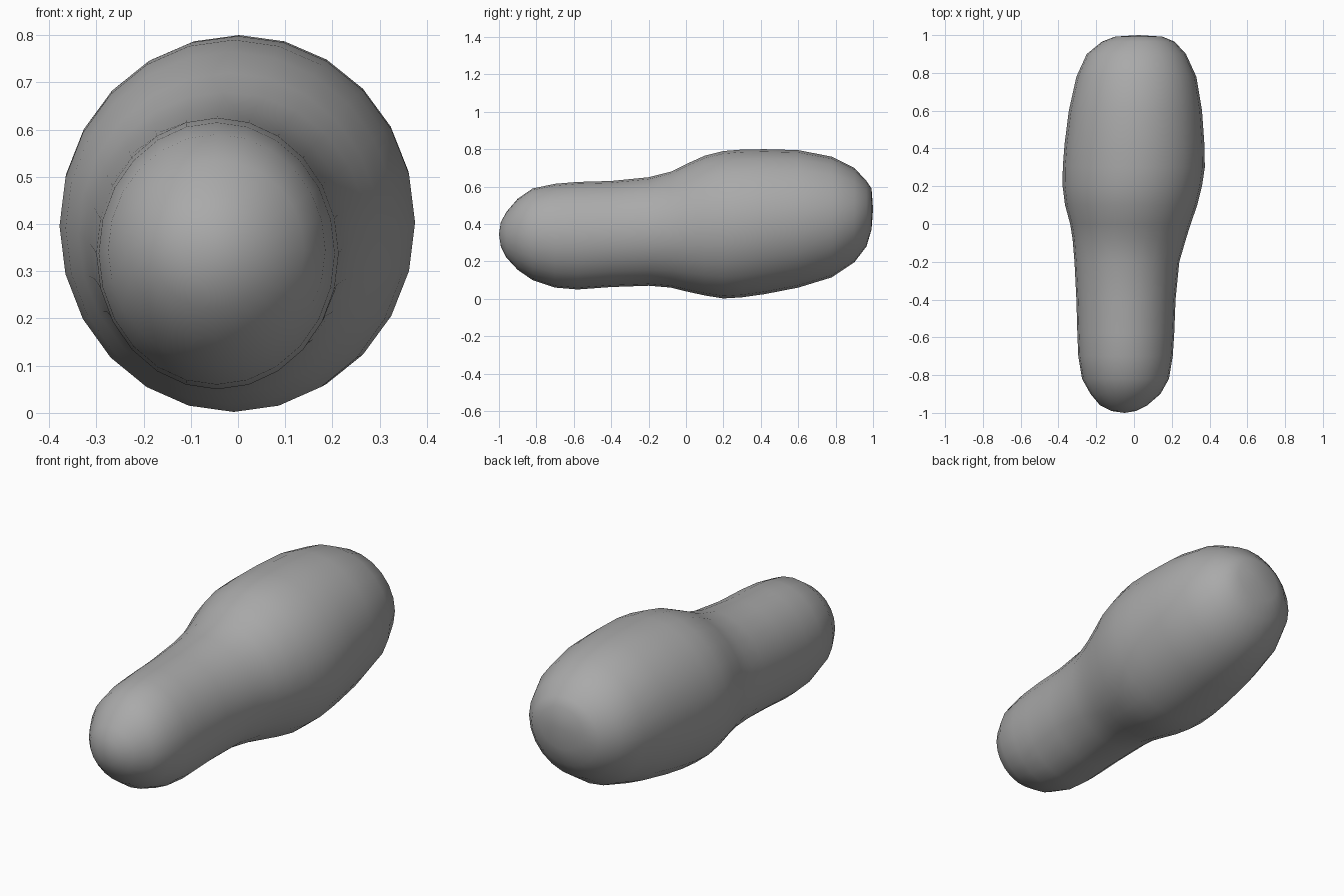
import bpy, bmesh, math

old = bpy.data.objects.get("Cube")
if old:
    bpy.data.objects.remove(old, do_unlink=True)

# Single grey material
mat = bpy.data.materials.new("stone_grey")
mat.use_nodes = True
GREY = (0.40, 0.40, 0.40, 1.0)
mat.diffuse_color = GREY
mat.node_tree.nodes["Principled BSDF"].inputs["Base Color"].default_value = GREY

# Cross-sections along the length: y, x min, x max, z min, z max
SECTIONS = [
    (-0.99, -0.12, 0.01, 0.28, 0.41),
    (-0.96, -0.18, 0.07, 0.22, 0.465),
    (-0.90, -0.23, 0.14, 0.155, 0.535),
    (-0.82, -0.275, 0.185, 0.10, 0.59),
    (-0.70, -0.295, 0.205, 0.06, 0.615),
    (-0.58, -0.30, 0.213, 0.05, 0.625),
    (-0.40, -0.305, 0.22, 0.063, 0.63),
    (-0.20, -0.315, 0.24, 0.07, 0.65),
    (-0.08, -0.325, 0.275, 0.06, 0.68),
    (0.00, -0.338, 0.30, 0.04, 0.72),
    (0.10, -0.365, 0.335, 0.018, 0.765),
    (0.20, -0.378, 0.36, 0.002, 0.79),
    (0.30, -0.377, 0.375, 0.008, 0.798),
    (0.42, -0.368, 0.373, 0.025, 0.80),
    (0.60, -0.345, 0.36, 0.06, 0.795),
    (0.78, -0.305, 0.33, 0.115, 0.76),
    (0.90, -0.25, 0.275, 0.195, 0.70),
    (0.965, -0.17, 0.215, 0.28, 0.63),
    (0.992, -0.10, 0.15, 0.37, 0.59),
]
SIDES = 24

# Loft elliptical rings into one rounded body
bm = bmesh.new()
rings = []
for y, x0, x1, z0, z1 in SECTIONS:
    ring = []
    for i in range(SIDES):
        a = math.tau * i / SIDES
        ring.append(bm.verts.new(((x0 + x1) / 2 + (x1 - x0) / 2 * math.cos(a), y,
                                  (z0 + z1) / 2 + (z1 - z0) / 2 * math.sin(a))))
    rings.append(ring)
for r, s in zip(rings, rings[1:]):
    for i in range(SIDES):
        j = (i + 1) % SIDES
        bm.faces.new((r[i], r[j], s[j], s[i]))

# Close both ends with a shallow fan
for ring, tip in ((rings[0], (-0.05, -1.0, 0.345)), (rings[-1], (0.025, 1.0, 0.48))):
    v = bm.verts.new(tip)
    for i in range(SIDES):
        bm.faces.new((ring[i], ring[(i + 1) % SIDES], v))
bmesh.ops.recalc_face_normals(bm, faces=bm.faces)

mesh = bpy.data.meshes.new("body")
bm.to_mesh(mesh)
bm.free()
mesh.materials.append(mat)
body = bpy.data.objects.new("body", mesh)
bpy.context.collection.objects.link(body)

# Smooth shading
bpy.ops.object.select_all(action='DESELECT')
body.select_set(True)
bpy.context.view_layer.objects.active = body
bpy.ops.object.shade_smooth_by_angle(angle=math.radians(40))
